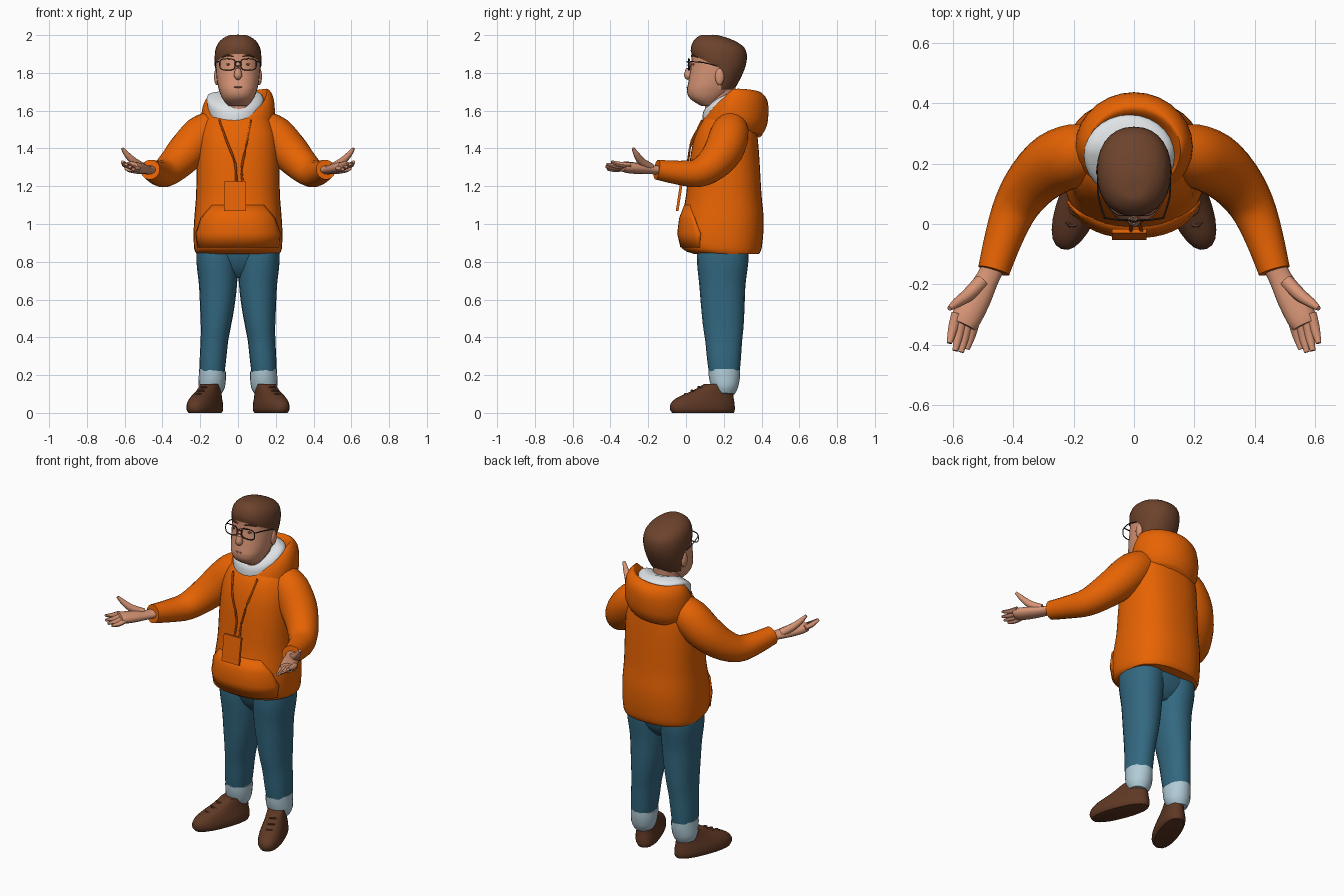
import bpy, bmesh, math
from mathutils import Vector, Matrix

cube = bpy.data.objects.get("Cube")
if cube:
    bpy.data.objects.remove(cube)


def material(name, *rgb):
    m = bpy.data.materials.new(name)
    m.use_nodes = True
    m.diffuse_color = (*rgb, 1)
    m.node_tree.nodes["Principled BSDF"].inputs["Base Color"].default_value = (*rgb, 1)
    return m


ORANGE = material("orange cloth", .83, .13, .001)
DENIM = material("blue denim", .033, .14, .22)
SKIN = material("skin", .68, .3, .18)
HAIR = material("brown hair", .15, .055, .025)
LEATHER = material("brown leather", .115, .04, .018)
WHITE = material("white lining", .74, .77, .79)
PALE = material("pale denim", .44, .6, .68)
DARK = material("dark frame", .03, .025, .025)
LIP = material("lip", .4, .14, .09)


def finish(name, bm, *mats, angle=50):
    bmesh.ops.recalc_face_normals(bm, faces=bm.faces)
    me = bpy.data.meshes.new(name)
    bm.to_mesh(me)
    bm.free()
    for m in mats:
        me.materials.append(m)
    me.shade_smooth()
    me.set_sharp_from_angle(angle=math.radians(angle))
    ob = bpy.data.objects.new(name, me)
    bpy.context.scene.collection.objects.link(ob)
    return ob


def spline(rows, k=3):
    """Smoothly interpolate tuples, passing through every one."""
    if k < 2 or len(rows) < 3:
        return rows
    pad = [rows[0]] + list(rows) + [rows[-1]]
    out = []
    for a, b, c, d in zip(pad, pad[1:], pad[2:], pad[3:]):
        for i in range(k):
            t = i / k
            out.append(tuple(q + .5 * t * (r - p + t * (2*p - 5*q + 4*r - s + t * (3*q - 3*r + s - p)))
                             for p, q, r, s in zip(a, b, c, d)))
    return out + [rows[-1]]


def skin_rows(rows, closed=True):
    """Bridge rows of points into a surface, capped when the rows are loops."""
    bm = bmesh.new()
    vs = [[bm.verts.new(p) for p in row] for row in rows]
    n = len(vs[0])
    for a, b in zip(vs, vs[1:]):
        for i in range(n if closed else n - 1):
            j = (i + 1) % n
            bm.faces.new((a[i], a[j], b[j], b[i]))
    if closed:
        bm.faces.new(vs[0])
        bm.faces.new(vs[-1])
    return bm


def ring(row, n=28, p=2.0, shear=0.0, roll=0.0, span=None):
    """Horizontal rounded outline: x centre, y front, y back, z, half width."""
    cx, y0, y1, z, rx = row
    pts = []
    for i in range(n):
        a = 2 * math.pi * i / n if span is None else math.radians(-90 + span * (2 * i / (n - 1) - 1))
        c, s = math.cos(a), math.sin(a)
        x = cx + rx * math.copysign(abs(c) ** (2 / p), c)
        y = (y0 + y1) / 2 + (y1 - y0) / 2 * math.copysign(abs(s) ** (2 / p), s)
        pts.append((x, y, z + shear * min(0, y - .25) + roll * x))
    return pts


def loft(rows, k=3, **kw):
    return skin_rows([ring(r, **kw) for r in spline(rows, k)])


def tube(name, path, mat, n=8, flat=1.0, k=3, side=1):
    """Round tube along (x, y, z, radius) points; flat squashes it vertically."""
    path = spline(path, k)
    rows = []
    for i, q in enumerate(path):
        d = (Vector(path[min(i + 1, len(path) - 1)][:3]) - Vector(path[max(i - 1, 0)][:3])).normalized()
        u = d.cross(Vector((0, 0, 1)) if abs(d.z) < .95 else Vector((0, 1, 0))).normalized()
        v = u.cross(d)
        rows.append([Vector(q[:3]) + q[3] * (u * math.cos(t) + v * math.sin(t) * flat)
                     for t in (2 * math.pi * j / n for j in range(n))])
    bm = skin_rows(rows)
    bmesh.ops.scale(bm, vec=(side, 1, 1), verts=bm.verts)
    return finish(name, bm, mat)


def ball(name, loc, size, mat):
    bm = bmesh.new()
    bmesh.ops.create_uvsphere(bm, u_segments=14, v_segments=10, radius=1,
                              matrix=Matrix.Translation(loc) @ Matrix.Diagonal((*size, 1)))
    return finish(name, bm, mat)


# Hooded top
BODY = [(0, .05, .385, .84, .218), (0, -.02, .40, .87, .232), (0, -.035, .41, .96, .235),
        (0, -.02, .41, 1.05, .23), (0, .0, .40, 1.15, .222), (0, .018, .39, 1.32, .218),
        (0, .042, .38, 1.45, .21), (0, .08, .365, 1.54, .18), (0, .13, .34, 1.59, .135),
        (0, .15, .32, 1.61, .09)]
finish("hoodie_body", loft(BODY, n=36, p=2.4), ORANGE)
rows = [(0, -.03, .40, .875, .238), (0, -.047, .41, .95, .242), (0, -.037, .41, 1.03, .236), (0, -.01, .40, 1.1, .226)]
pocket = skin_rows([ring(r, n=18, p=2.4, span=s) for r, s in zip(rows, (62, 66, 54, 34))], closed=False)
pocket = finish("front_pocket", pocket, ORANGE)
pocket.modifiers.new("thickness", "SOLIDIFY").thickness = .012
finish("hood", loft([(0, .13, .40, 1.468, .165), (0, .09, .428, 1.52, .192), (0, .075, .437, 1.6, .194),
                     (0, .082, .428, 1.66, .182), (0, .10, .395, 1.695, .158), (0, .11, .365, 1.682, .146),
                     (0, .13, .32, 1.6, .1)], shear=.9, roll=.13), ORANGE)
finish("hood_lining", loft([(-.015, .09, .33, 1.57, .13), (-.015, .088, .36, 1.66, .15),
                            (-.015, .105, .355, 1.69, .14), (0, .13, .31, 1.705, .095)],
                           shear=.5), WHITE)

# Badge on a neck strap
bm = bmesh.new()
bmesh.ops.create_cube(bm, size=1, matrix=Matrix.Translation((-.016, -.035, 1.147))
                      @ Matrix.Rotation(-.15, 4, "X") @ Matrix.Diagonal((.115, .014, .158, 1)))
finish("badge", bm, ORANGE, angle=30)
for name, path in (("right", [(-.10, .095, 1.55, .006), (-.06, .03, 1.44, .006),
                              (-.015, .008, 1.32, .006), (-.01, -.022, 1.22, .006)]),
                   ("left", [(.07, .085, 1.55, .006), (.045, .028, 1.42, .006),
                             (.02, .005, 1.3, .006), (.025, -.022, 1.22, .006)])):
    tube(name + "_strap", path, ORANGE, n=6)

# Head with hair split off along hairline planes
head = loft([(0, .08, .17, 1.625, .05), (0, .025, .2, 1.66, .08), (0, .005, .24, 1.70, .098),
             (0, .012, .272, 1.75, .11), (0, .024, .305, 1.82, .117), (0, .03, .318, 1.88, .119),
             (0, .03, .305, 1.93, .113), (0, .045, .25, 1.968, .09), (0, .075, .175, 1.993, .05),
             (0, .1, .14, 1.997, .015)], p=2.2)
hairline, temple, nape = (Vector((0, .5, 1)).normalized(), 1.915), .185, 1.715
hairline = (hairline[0], hairline[1] / hairline[0].z * hairline[0].z)
cuts = (((0, 0, hairline[1]), hairline[0]), ((0, temple, 0), (0, 1, 0)), ((0, 0, nape), (0, 0, 1)))
for co, no in cuts:
    bmesh.ops.bisect_plane(head, geom=head.verts[:] + head.edges[:] + head.faces[:], plane_co=co, plane_no=no)
for f in head.faces:
    c = f.calc_center_median()
    f.material_index = int(c.z + .5 * c.y > hairline[1] or (c.y > temple and c.z > nape))
for v in head.verts:
    if v.link_faces and all(f.material_index for f in v.link_faces):
        v.co += (v.co - Vector((0, .17, 1.83))).normalized() * .005
finish("head", head, SKIN, HAIR)
finish("neck", loft([(0, .1, .27, 1.55, .08), (0, .1, .26, 1.64, .075), (0, .1, .265, 1.75, .08)]), SKIN)
tube("nose", [(0, .03, 1.86, .01), (0, .014, 1.82, .015), (0, .012, 1.785, .022), (0, .02, 1.77, .012)], SKIN)
tube("mouth", [(-.032, .018, 1.728, .003), (0, .007, 1.723, .006), (.032, .018, 1.728, .003)], LIP, flat=.6)
tube("glasses_bridge", [(-.016, .012, 1.855, .003), (0, .006, 1.86, .003), (.016, .012, 1.855, .003)], DARK, n=6)

for side, tag in ((1, "left_"), (-1, "right_")):
    # Face details
    ball(tag + "ear", (side * .113, .178, 1.78), (.014, .024, .045), SKIN)
    ball(tag + "eye", (side * .05, .04, 1.845), (.012, .006, .006), HAIR)
    tube(tag + "brow", [(.022, .03, 1.885, .003), (.055, .034, 1.892, .005), (.085, .062, 1.882, .003)],
         HAIR, n=6, side=side)
    frame = []
    for i in range(21):
        a = 2 * math.pi * i / 20
        c, s = math.cos(a), math.sin(a)
        x = .056 + .041 * math.copysign(abs(c) ** .6, c)
        frame.append((x, .013 + .15 * max(0, x - .05), 1.845 + .03 * math.copysign(abs(s) ** .6, s), .003))
    tube(tag + "glasses_rim", frame, DARK, n=6, k=1, side=side)
    tube(tag + "glasses_temple", [(.097, .02, 1.86, .003), (.118, .09, 1.855, .003), (.12, .165, 1.835, .003)],
         DARK, n=6, side=side)

    # Sleeve and hand, palm up
    tube(tag + "sleeve", [(.12, .245, 1.53, .08), (.19, .23, 1.475, .103), (.265, .2, 1.39, .104),
                          (.335, .14, 1.315, .09), (.39, .06, 1.27, .076), (.43, -.04, 1.272, .064),
                          (.465, -.155, 1.288, .053)], ORANGE, n=18, side=side)
    tube(tag + "palm", [(.458, -.12, 1.287, .04), (.485, -.18, 1.287, .038), (.52, -.245, 1.293, .047),
                        (.555, -.31, 1.3, .049), (.567, -.335, 1.305, .042)], SKIN, n=12, flat=.62, side=side)
    tube(tag + "thumb", [(.505, -.19, 1.3, .025), (.55, -.235, 1.33, .022), (.588, -.262, 1.368, .016),
                         (.612, -.28, 1.4, .008)], SKIN, side=side)
    for i, (finger, reach) in enumerate((("index", 0), ("middle", .02), ("ring", .02), ("little", .005))):
        t = i / 3
        base = Vector((.588 - .06 * t, -.295 - .03 * t, 1.312 - .014 * t))
        tip = Vector((.612 - .058 * t, -.395 - .015 * t - reach, 1.33 - .04 * t))
        mid = base.lerp(tip, .5) - Vector((0, 0, .006))
        tube(tag + finger + "_finger", [(*base, .017), (*mid, .016), (*tip, .009)], SKIN, flat=.85, side=side)

    # Trouser leg with turned-up cuff
    leg = [(.108, .06, .33, .9, .109), (.11, .058, .33, .8, .11), (.106, .07, .315, .68, .101),
           (.11, .08, .31, .56, .091), (.117, .09, .305, .46, .08), (.125, .102, .297, .38, .073),
           (.133, .112, .29, .28, .07), (.138, .125, .282, .19, .064)]
    bm = loft([(side * r[0], *r[1:]) for r in leg], n=20, p=2.2)
    finish(tag + "trouser_leg", bm, DENIM)
    cuff = [(.143, .15, .258, .085, .05), (.14, .135, .275, .12, .068), (.136, .122, .285, .17, .072),
            (.135, .118, .287, .212, .071)]
    finish(tag + "trouser_cuff", loft([(side * r[0], *r[1:]) for r in cuff], n=20, roll=side * .1), PALE)

    # Shoe, turned outwards, with laces
    turn = Matrix.Translation((side * .175, .088, 0)) @ Matrix.Rotation(side * .37, 4, "Z")
    shoe = loft([(0, -.17, .175, 0, .06), (0, -.182, .18, .018, .07), (0, -.178, .178, .05, .069),
                 (0, -.14, .173, .082, .061), (0, -.06, .17, .115, .053), (0, .01, .167, .152, .048)],
                n=24, p=2.3)
    bmesh.ops.transform(shoe, matrix=turn, verts=shoe.verts)
    finish(tag + "shoe", shoe, LEATHER)
    for i in range(3):
        y, z = -.1 + .038 * i, .1 + .019 * i
        lace = tube(tag + "lace", [(-.036, y + .025, z - .012, .004), (0, y, z, .006),
                                   (.036, y + .025, z - .012, .004)], LEATHER, n=6)
        lace.data.transform(turn)

# Hips joining the legs
finish("trouser_hips", loft([(0, .14, .26, .715, .06), (0, .1, .3, .76, .17), (0, .07, .325, .83, .21),
                             (0, .06, .33, .9, .212)], p=2.4), DENIM)
